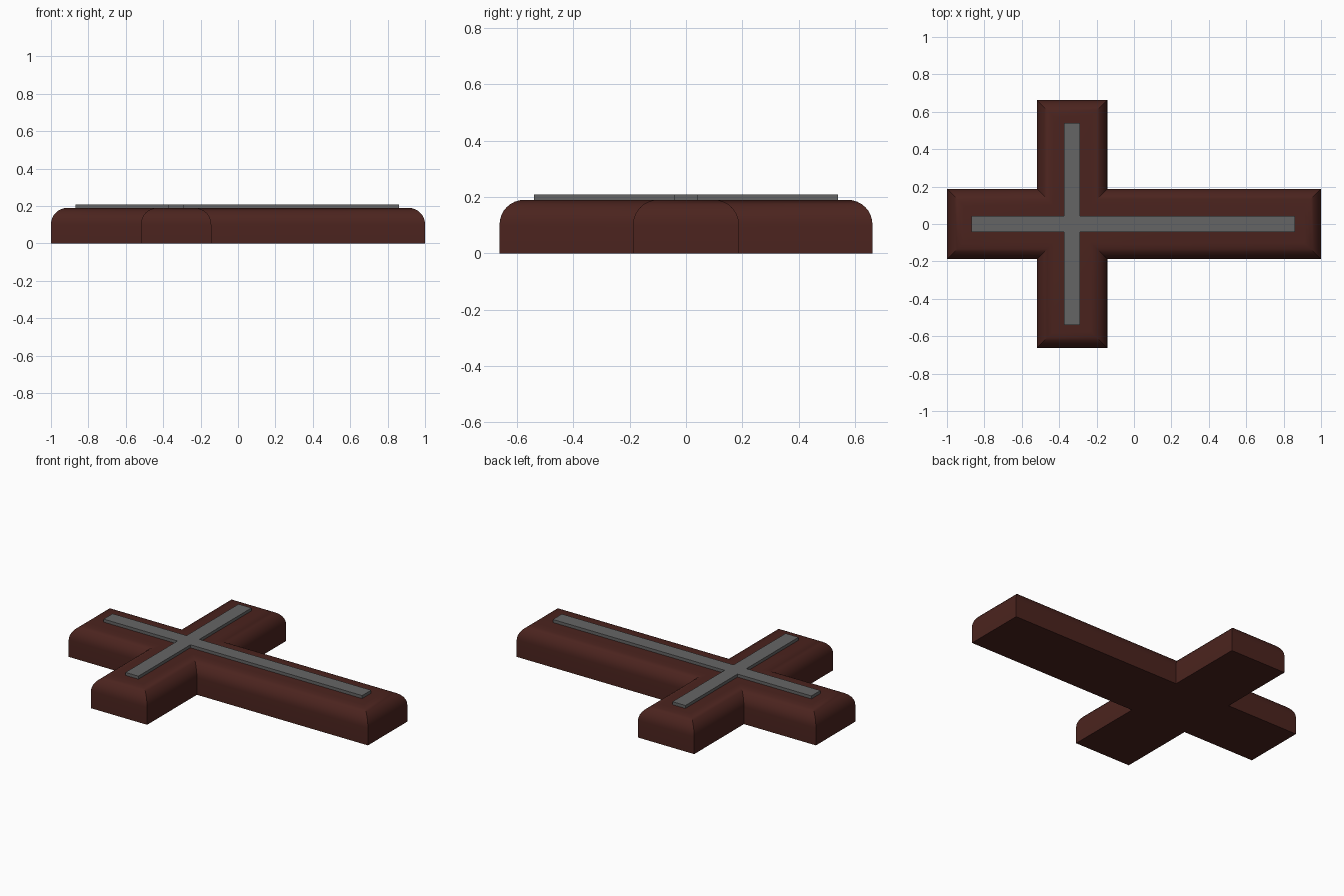
import bpy, bmesh, math

if "Cube" in bpy.data.objects:
    bpy.data.objects.remove(bpy.data.objects["Cube"])

CX = -0.331  # centre of the crossing arm


def cross_outline(x0, x1, y1, half, inset=0.0):
    """Counter-clockwise outline of a cross, shrunk inward by inset."""
    h, l, r, e = half - inset, x0 + inset, x1 - inset, y1 - inset
    a, b = CX - h, CX + h
    return [(l, -h), (a, -h), (a, -e), (b, -e), (b, -h), (r, -h),
            (r, h), (b, h), (b, e), (a, e), (a, h), (l, h)]


def build_cross(name, dims, levels, color):
    """Stack cross outlines at (inset, z) levels and cap both ends."""
    bm = bmesh.new()
    rings = [[bm.verts.new((x, y, z)) for x, y in cross_outline(*dims, inset)]
             for inset, z in levels]
    for lo, hi in zip(rings, rings[1:]):
        for i in range(12):
            j = (i + 1) % 12
            bm.faces.new((lo[i], lo[j], hi[j], hi[i]))
    # caps: a centre square and four arms
    for ring, flip in ((rings[0], True), (rings[-1], False)):
        for idx in ((0, 1, 10, 11), (2, 3, 4, 1), (5, 6, 7, 4),
                    (8, 9, 10, 7), (1, 4, 7, 10)):
            f = [ring[i] for i in idx]
            bm.faces.new(f[::-1] if flip else f)
    bmesh.ops.recalc_face_normals(bm, faces=bm.faces)
    mesh = bpy.data.meshes.new(name)
    bm.to_mesh(mesh)
    bm.free()
    obj = bpy.data.objects.new(name, mesh)
    bpy.context.collection.objects.link(obj)
    mat = bpy.data.materials.new(name + "_color")
    mat.diffuse_color = color
    mat.use_nodes = True
    mat.node_tree.nodes["Principled BSDF"].inputs["Base Color"].default_value = mat.diffuse_color
    mesh.materials.append(mat)
    bpy.ops.object.select_all(action='DESELECT')
    obj.select_set(True)
    bpy.context.view_layer.objects.active = obj
    bpy.ops.object.shade_smooth_by_angle(angle=math.radians(30))
    return obj


# wooden body with quarter-round top edges
R, TOP, N = 0.088, 0.19, 8
fillet = [(R * (1 - math.cos(t)), TOP - R + R * math.sin(t))
          for t in (math.pi / 2 * i / N for i in range(N + 1))]
build_cross("cross_body", (-1.0, 1.0, 0.663, 0.188), [(0, 0)] + fillet,
            (0.07, 0.017, 0.013, 1))

# thin raised metal inlay
build_cross("metal_inlay", (-0.868, 0.86, 0.54, 0.043), [(0, TOP), (0, 0.208)],
            (0.13, 0.13, 0.13, 1))
